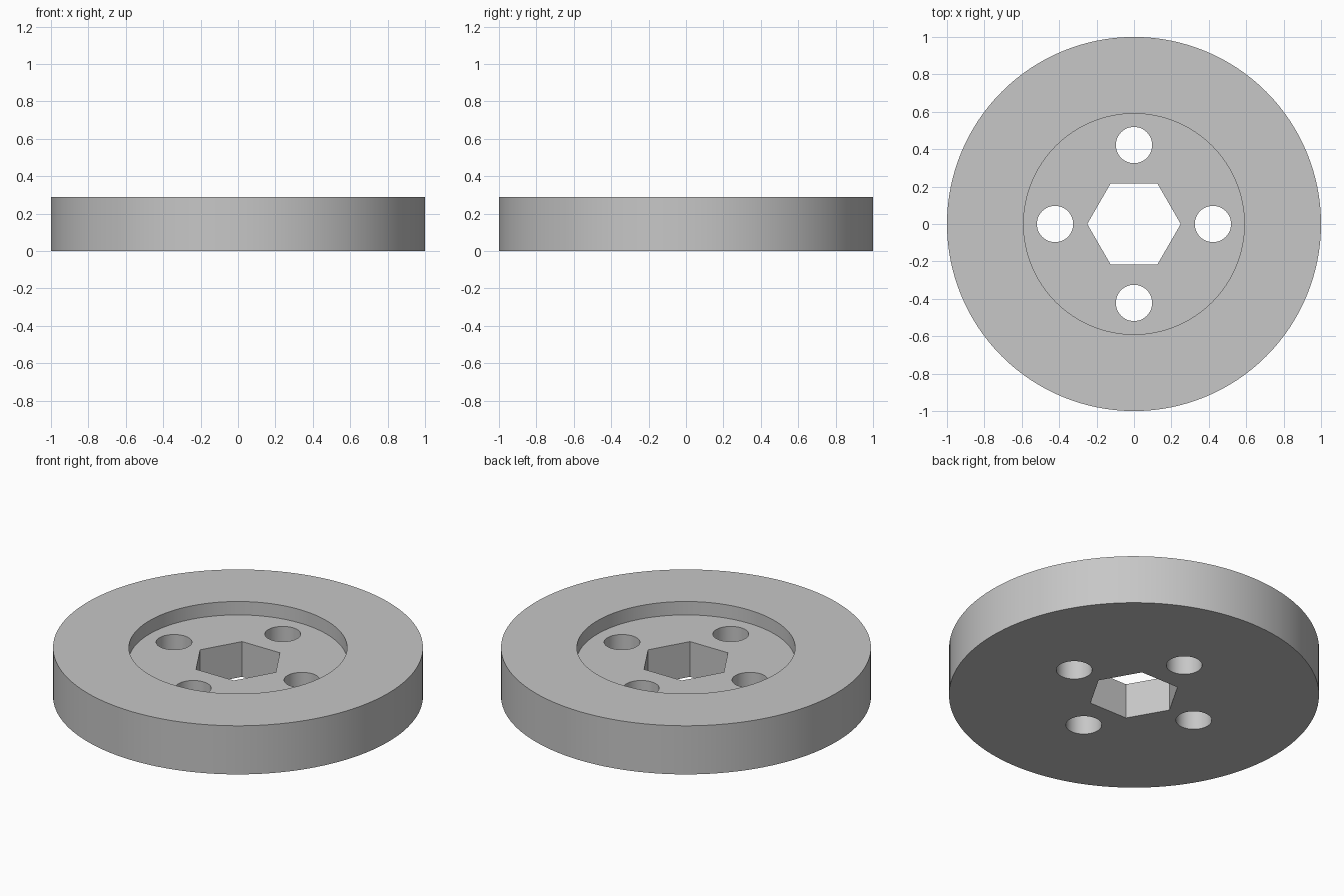
import bpy
import math

cube = bpy.data.objects.get("Cube")
if cube:
    bpy.data.objects.remove(cube, do_unlink=True)

HEIGHT = 0.29
FLOOR = 0.21

grey = bpy.data.materials.new("light grey")
grey.use_nodes = True
colour = (0.57, 0.57, 0.57, 1)
grey.diffuse_color = colour
grey.node_tree.nodes["Principled BSDF"].inputs["Base Color"].default_value = colour


def cylinder(name, radius, bottom, top, sides, x=0, y=0):
    bpy.ops.mesh.primitive_cylinder_add(
        vertices=sides, radius=radius, depth=top - bottom,
        location=(x, y, (bottom + top) / 2))
    obj = bpy.context.object
    obj.name = name
    obj.data.materials.append(grey)
    return obj


def cut(body, cutter):
    cutter.hide_render = True
    mod = body.modifiers.new(cutter.name, "BOOLEAN")
    mod.operation = "DIFFERENCE"
    mod.solver = "EXACT"
    mod.object = cutter
    bpy.context.view_layer.objects.active = body
    bpy.ops.object.modifier_apply(modifier=mod.name)
    bpy.data.objects.remove(cutter, do_unlink=True)


# Thick round disc
disc = cylinder("disc", 1, 0, HEIGHT, 128)

# Shallow round recess in the top
cut(disc, cylinder("recess_cutter", 0.59, FLOOR, HEIGHT + 0.1, 128))

# Hexagonal centre bore, corners pointing along x
hexagon = cylinder("hexagon_cutter", 0.25, -0.1, HEIGHT + 0.1, 6)
hexagon.rotation_euler.z = math.radians(30)
cut(disc, hexagon)

# Four round bolt holes
for i in range(4):
    angle = i * math.pi / 2
    cut(disc, cylinder("bolt_hole_cutter", 0.097, -0.1, HEIGHT + 0.1, 48,
                       0.422 * math.cos(angle), 0.422 * math.sin(angle)))

# Smooth round walls, sharp rims and hexagon corners
bpy.ops.object.select_all(action="DESELECT")
disc.select_set(True)
bpy.context.view_layer.objects.active = disc
bpy.ops.object.shade_smooth_by_angle(angle=math.radians(30))
